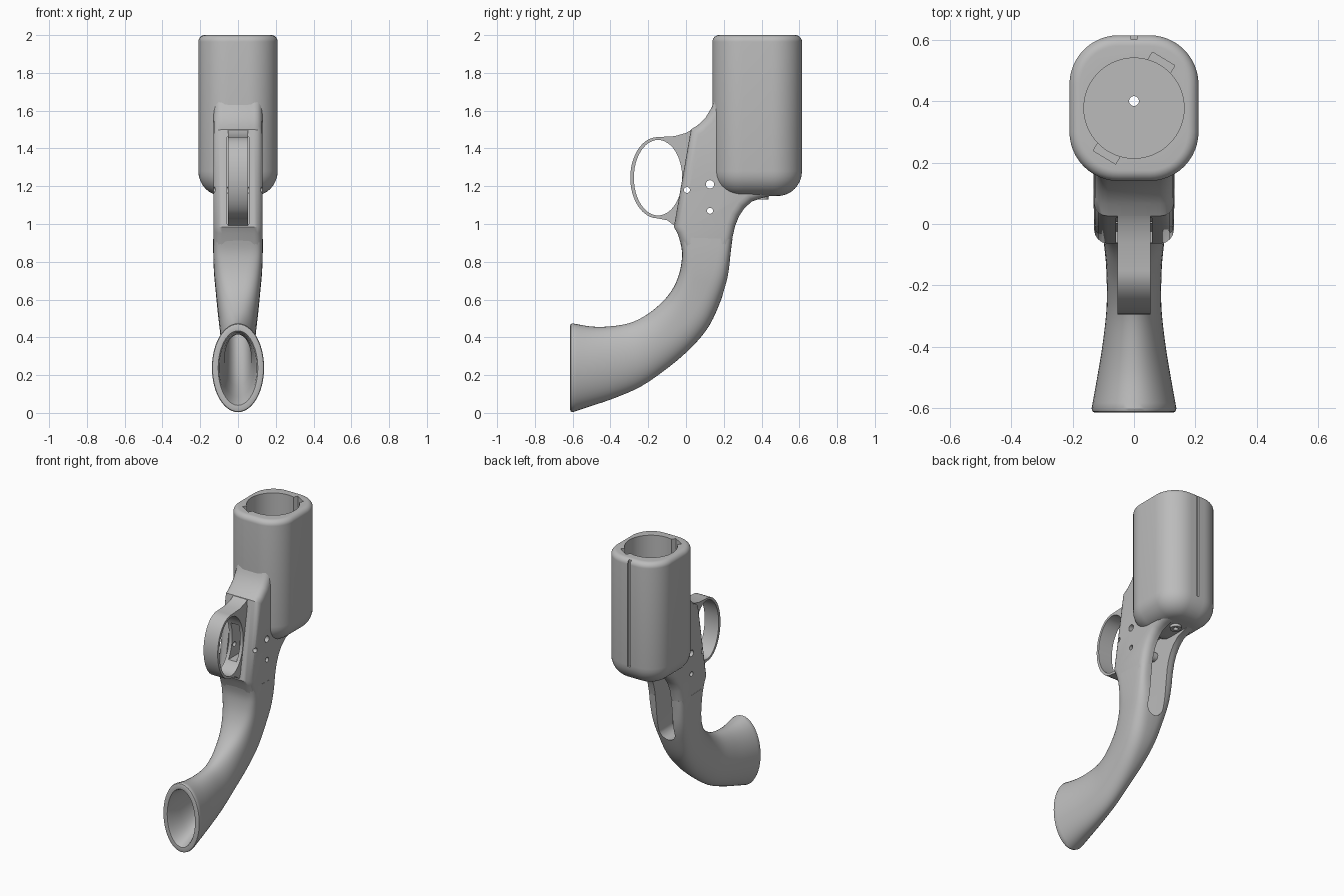
import bpy, bmesh
from math import pi, sin, cos, radians
from mathutils import Vector, Matrix

if "Cube" in bpy.data.objects:
    bpy.data.objects.remove(bpy.data.objects["Cube"], do_unlink=True)

grey = bpy.data.materials.new("plain_grey")
grey.use_nodes = True
grey.diffuse_color = (0.5, 0.5, 0.5, 1)
grey.node_tree.nodes["Principled BSDF"].inputs["Base Color"].default_value = grey.diffuse_color


def face_outward(bm):
    bm.normal_update()
    bmesh.ops.recalc_face_normals(bm, faces=bm.faces)
    if bm.calc_volume(signed=True) < 0:
        bmesh.ops.reverse_faces(bm, faces=bm.faces)


def make(name, bm):
    face_outward(bm)
    mesh = bpy.data.meshes.new(name)
    bm.to_mesh(mesh)
    bm.free()
    mesh.materials.append(grey)
    obj = bpy.data.objects.new(name, mesh)
    bpy.context.collection.objects.link(obj)
    return obj


def skin(rings):
    """Join a list of equal-length rings and cap both ends."""
    bm = bmesh.new()
    rows = [[bm.verts.new(p) for p in ring] for ring in rings]
    n = len(rows[0])
    for a, b in zip(rows, rows[1:]):
        for i in range(n):
            j = (i + 1) % n
            bm.faces.new((a[i], a[j], b[j], b[i]))
    bm.faces.new(rows[0][::-1])
    bm.faces.new(rows[-1])
    return bm


def side_plate(name, outline, half, bevel=0.0):
    """Extrude a (y, z) outline across x, rounding only the rim edges."""
    bm = skin([[(x, y, z) for y, z in outline] for x in (-half, half)])
    if bevel:
        face_outward(bm)
        rim = [e for e in bm.edges if abs(e.verts[0].co.x - e.verts[1].co.x) < 1e-6]
        bmesh.ops.bevel(bm, geom=rim, offset=bevel, segments=4, profile=0.5,
                        affect='EDGES', clamp_overlap=False)
    return make(name, bm)


def cylinder(name, centre, radius, length, axis='Z', sides=48):
    bm = bmesh.new()
    turn = Matrix.Rotation(pi / 2, 4, 'Y') if axis == 'X' else Matrix()
    bmesh.ops.create_cone(bm, cap_ends=True, segments=sides, radius1=radius, radius2=radius,
                          depth=length, matrix=Matrix.Translation(centre) @ turn)
    return make(name, bm)


def box(name, centre, size, angle=0.0):
    bm = bmesh.new()
    bmesh.ops.create_cube(bm, size=1, matrix=Matrix.Translation(centre)
                          @ Matrix.Rotation(angle, 4, 'Z') @ Matrix.Diagonal((*size, 1)))
    return make(name, bm)


def cut(obj, cutters):
    bpy.context.view_layer.objects.active = obj
    for c in cutters:
        c.hide_render = True
        mod = obj.modifiers.new("cut", 'BOOLEAN')
        mod.operation, mod.solver, mod.object = 'DIFFERENCE', 'EXACT', c
        mod.use_self = True
        bpy.ops.object.modifier_apply(modifier=mod.name)


def ellipse(cy, cz, ry, rz, start, end, steps):
    angles = [radians(start + (end - start) * i / steps) for i in range(steps + 1)]
    return [(cy + ry * cos(t), cz + rz * sin(t)) for t in angles]


# Barrel: rounded rectangular block with filleted ends
MID = 0.377


def barrel_ring(inset, z):
    r = 0.16
    ring = []
    for quarter, (sx, sy) in enumerate([(1, 1), (-1, 1), (-1, -1), (1, -1)]):
        for i in range(13):
            t = (quarter + i / 12) * pi / 2
            ring.append((sx * (0.21 - r) + (r - inset) * cos(t),
                         MID + sy * (0.237 - r) + (r - inset) * sin(t), z))
    return ring


steps = [i / 8 * pi / 2 for i in range(9)]
rings = [barrel_ring(0.13 * (1 - sin(t)), 1.28 - 0.132 * cos(t)) for t in steps]
rings += [barrel_ring(0.035 * (1 - cos(t)), 1.965 + 0.035 * sin(t)) for t in steps]
barrel = make("barrel", skin(rings))

# Bore, locking notches, rear groove and pin hole
pin_hole = cylinder("pin_hole_cutter", (0, 0.4, 1.2), 0.016, 0.4, sides=24)
barrel_cutters = [cylinder("bore_cutter", (0, MID, 1.68), 0.163, 0.8, sides=96),
                  box("groove_cutter", (0, 0.615, 1.66), (0.02, 0.03, 0.78)), pin_hole]
for side in (0, pi):
    a = radians(59) + side
    barrel_cutters.append(box("notch_cutter", (0.155 * cos(a), MID + 0.155 * sin(a), 1.9),
                              (0.064, 0.085, 0.3), a))
cut(barrel, barrel_cutters)

# Frame: plate that carries the barrel and merges into the grip
frame = side_plate("frame", [
    (0.36, 1.66), (0.15, 1.66), (0.135, 1.615), (0.105, 1.565), (0.065, 1.525), (0.026, 1.5),
    (-0.064, 0.985), (-0.045, 0.95), (-0.012, 0.85), (0.228, 0.85),
    (0.244, 0.92), (0.26, 0.99), (0.28, 1.04), (0.31, 1.085), (0.35, 1.12),
    (0.4, 1.137), (0.45, 1.15), (0.45, 1.27), (0.36, 1.27)], 0.13, 0.045)

# Grip: (front y, front z, back y, back z, half width, squareness)
outer = [Vector(s) for s in (
    (-.037, .93, .246, .92, .131, 6), (-.021, .85, .236, .84, .131, 5.6),
    (-.03, .76, .222, .72, .127, 4), (-.058, .68, .19, .61, .118, 3.2),
    (-.1, .615, .125, .465, .107, 2.7), (-.155, .56, .035, .353, .097, 2.4),
    (-.22, .512, -.085, .247, .09, 2.1), (-.3, .475, -.235, .142, .089, 2),
    (-.4, .458, -.38, .078, .102, 2), (-.5, .457, -.5, .037, .12, 2),
    (-.6, .474, -.6, .004, .138, 2))]
mouth = [Vector(s) for s in (
    (-.61, .47, -.61, .007, .135, 2), (-.614, .46, -.614, .018, .126, 2),
    (-.612, .435, -.612, .04, .105, 2), (-.6, .427, -.6, .047, .099, 2),
    (-.5, .415, -.5, .085, .088, 2), (-.38, .415, -.36, .14, .072, 2),
    (-.27, .44, -.22, .21, .066, 2), (-.14, .52, -.01, .39, .06, 2),
    (-.06, .575, .07, .51, .04, 2))]


def smooth_path(keys, steps=4):
    out = []
    for i in range(len(keys) - 1):
        p0, p1, p2, p3 = keys[max(i - 1, 0)], keys[i], keys[i + 1], keys[min(i + 2, len(keys) - 1)]
        for k in range(steps):
            t = k / steps
            out.append(p1 + (p2 - p0) * (t / 2) + (p0 * 2 - p1 * 5 + p2 * 4 - p3) * (t * t / 2)
                       + (p1 * 3 - p0 - p2 * 3 + p3) * (t ** 3 / 2))
    return out + [keys[-1]]


def grip_ring(s, n=48):
    front, back = Vector((0, s[0], s[1])), Vector((0, s[2], s[3]))
    ring = []
    for i in range(n):
        c, d = cos(2 * pi * i / n), sin(2 * pi * i / n)
        u, v = (abs(q) ** (2 / s[5]) * (1 if q >= 0 else -1) for q in (c, d))
        p = (front + back) / 2 + (back - front) / 2 * v
        ring.append((s[4] * u, p.y, p.z))
    return ring


grip = make("grip", skin([grip_ring(s) for s in smooth_path(outer) + mouth]))

# Trigger guard: oval loop set between the frame rails
guard = side_plate("trigger_guard",
                   ellipse(-0.15, 1.245, 0.145, 0.215, 90, 270, 32)
                   + [(-0.1, 1.02), (-0.06, 0.99), (0, 0.99), (0.07, 1.53), (0.04, 1.505),
                      (0.0, 1.482), (-0.06, 1.465)], 0.053)
guard_hole = side_plate("guard_hole_cutter", ellipse(-0.148, 1.245, 0.128, 0.2, 0, 352.5, 47), 0.2)

# Rear cavity, rail recess, trigger slot, cross holes and barrel clearance
bottom = ellipse(0, 0.67, 0.06, 0.06, 180, 360, 16) + [(0.06, 1.18), (-0.06, 1.18)]
cavity = make("cavity_cutter", skin([[(x, y, z) for x, z in bottom] for y in (0.06, 0.7)]))
recess = side_plate("recess_cutter", [(-0.2, 1.0), (-0.025, 1.0), (0.05, 1.46), (-0.2, 1.46)], 0.058)
slot = box("trigger_slot_cutter", (0, 0.02, 1.22), (0.06, 0.16, 0.24))
clearance = cylinder("clearance_cutter", (0, MID, 1.68), 0.175, 0.84, sides=96)
holes = [cylinder("cross_hole_cutter", (0, y, z), r, 0.5, 'X', 24)
         for y, z, r in ((0.127, 1.21, 0.022), (0.005, 1.18, 0.016), (0.127, 1.07, 0.016))]
cut(frame, [clearance, cavity, recess, slot, pin_hole] + holes)
cut(grip, [cavity])
cut(guard, [guard_hole, slot] + holes)

# Small fittings inside the cavity
boss = cylinder("pivot_boss", (-0.045, 0.127, 1.07), 0.03, 0.04, 'X', 32)
cut(boss, [holes[2]])
collar = cylinder("pin_collar", (0, 0.4, 1.145), 0.036, 0.03, sides=32)
cut(collar, [pin_hole])

# Remove the cutters and smooth the finished parts
for obj in [o for o in bpy.data.objects if o.name.split(".")[0].endswith("_cutter")]:
    bpy.data.objects.remove(obj, do_unlink=True)
bpy.ops.object.select_all(action='DESELECT')
for obj in (barrel, frame, grip, guard, boss, collar):
    obj.select_set(True)
    bpy.context.view_layer.objects.active = obj
bpy.ops.object.shade_smooth_by_angle(angle=radians(32))
